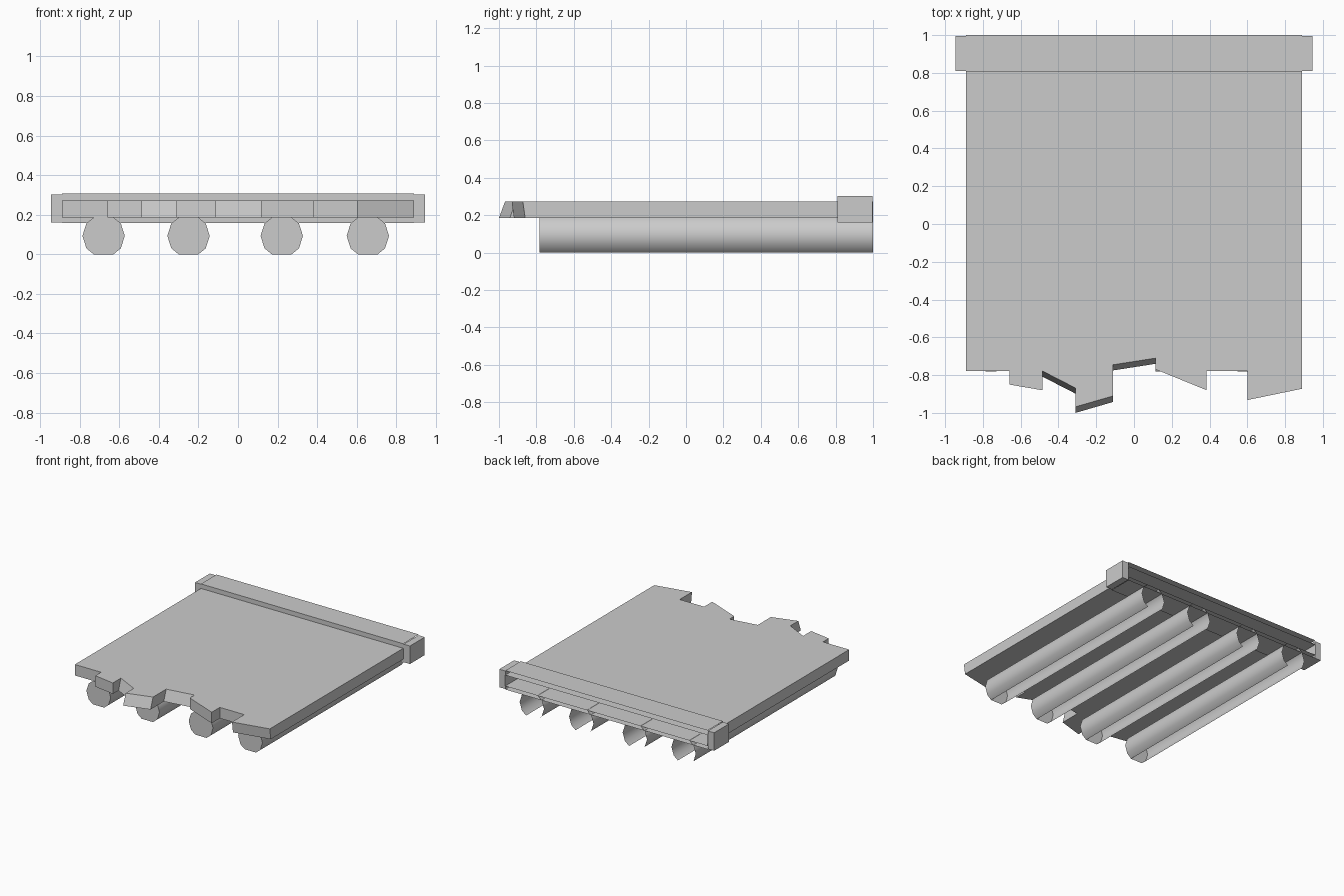
import bpy, bmesh, math

if "Cube" in bpy.data.objects:
    bpy.data.objects.remove(bpy.data.objects["Cube"])

def make(name, loops, cap_first=False, cap_last=False, closed=True, skip=()):
    """Bridge two equal-length loops; optionally cap the ends and skip some sides."""
    bm = bmesh.new()
    a, b = [[bm.verts.new(p) for p in loop] for loop in loops]
    n = len(a)
    for i in range(n if closed else n - 1):
        if i not in skip:
            j = (i + 1) % n
            bm.faces.new((a[i], a[j], b[j], b[i]))
    if cap_first:
        bm.faces.new(a[::-1])
    if cap_last:
        bm.faces.new(b)
    bmesh.ops.recalc_face_normals(bm, faces=bm.faces[:])
    me = bpy.data.meshes.new(name)
    bm.to_mesh(me)
    bm.free()
    ob = bpy.data.objects.new(name, me)
    bpy.context.collection.objects.link(ob)
    return ob

def box(name, x0, x1, y0, y1, z0, z1, back=True, ends=True):
    """Box lofted from front to back, with optional open back and ends."""
    rect = [(x0, z0), (x1, z0), (x1, z1), (x0, z1)]
    loops = [[(x, y, z) for x, z in rect] for y in (y0, y1)]
    return make(name, loops, True, back, skip=() if ends else (1, 3))

# Deck with broken plank ends: x0, x1, top y at both, bottom offset in y
planks = [
    (-0.89, -0.66, -0.778, -0.778, 0),
    (-0.66, -0.485, -0.85, -0.88, 0),
    (-0.485, -0.31, -0.778, -0.868, -0.03),
    (-0.31, -0.11, -0.968, -0.91, -0.032),
    (-0.11, 0.115, -0.745, -0.71, -0.03),
    (0.115, 0.385, -0.77, -0.88, 0),
    (0.385, 0.60, -0.778, -0.778, 0),
    (0.60, 0.89, -0.932, -0.872, 0.012),
]
bottom, top = [], []
for x0, x1, ya, yb, d in planks:
    for x, y in ((x0, ya), (x1, yb)):
        top.append((x, y, 0.272))
        bottom.append((x, y + d, 0.185))
for loop, z in ((bottom, 0.185), (top, 0.272)):
    loop += [(0.89, 1.0, z), (-0.89, 1.0, z)]
make("deck", (bottom, top), True, True, skip=(len(top) - 2,))

# Cross beam sleeve with open back, and its end blocks
box("cross_beam", -0.89, 0.89, 0.805, 1.0, 0.158, 0.308, back=False, ends=False)
for s, side in ((-1, "left"), (1, "right")):
    box("beam_end_" + side, min(s * 0.89, s * 0.945), max(s * 0.89, s * 0.945),
        0.81, 0.996, 0.16, 0.303)

# Log supports: ten-sided, front capped, open at back, top and bottom
half = [(0.05, 0.0), (0.087, 0.03), (0.107, 0.093), (0.087, 0.156), (0.05, 0.186)]
ring = half + [(-x, z) for x, z in half[::-1]]
for k, cx in enumerate((-0.679, -0.25, 0.221, 0.656)):
    loops = [[(cx + x, y, z) for x, z in ring] for y in (-0.782, 1.0)]
    log = make(f"log_support_{k + 1}", loops, True, False, skip=(4, 9))
    bpy.ops.object.select_all(action='DESELECT')
    log.select_set(True)
    bpy.context.view_layer.objects.active = log
    bpy.ops.object.shade_smooth_by_angle(angle=math.radians(45))
